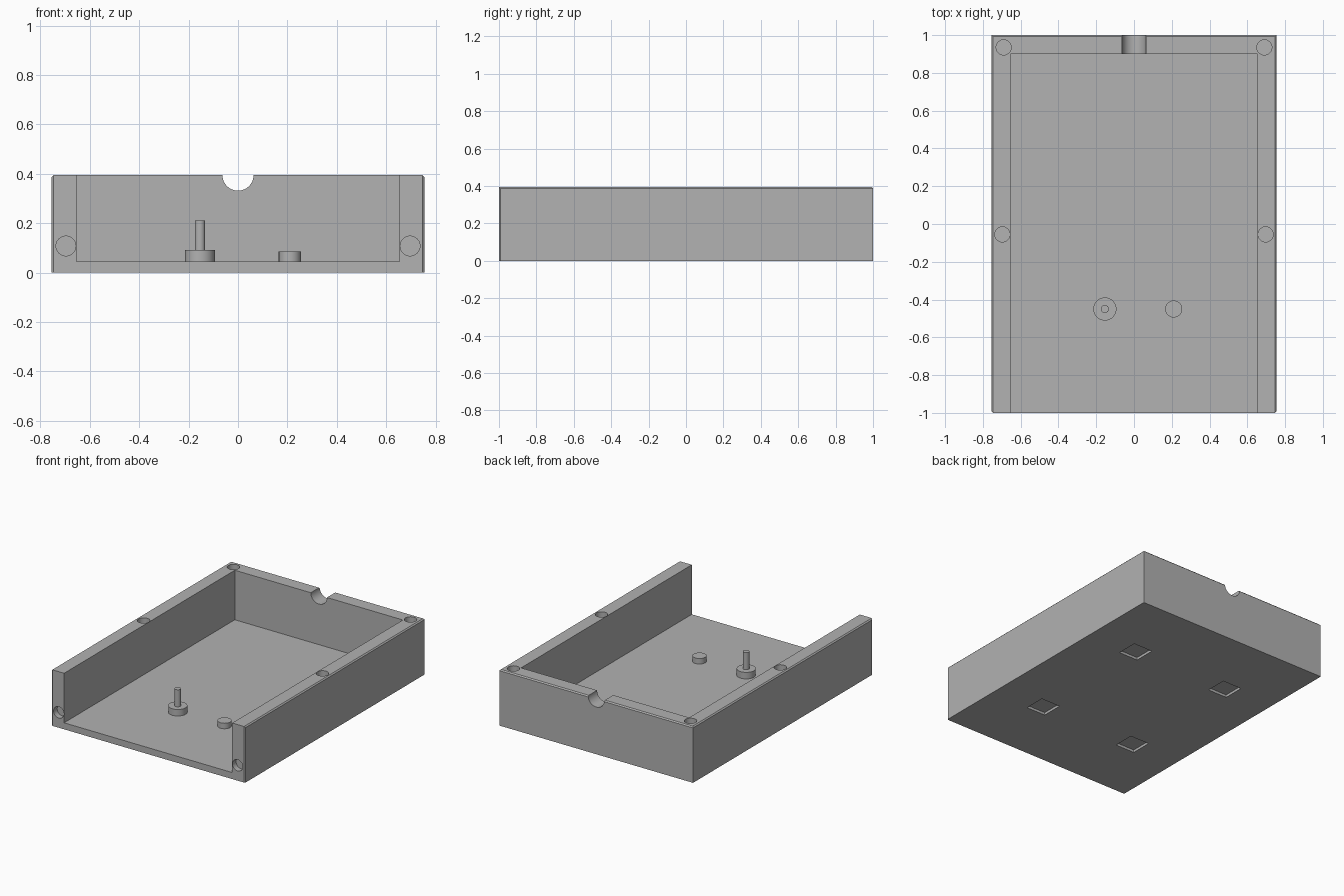
import bpy, bmesh, math
from mathutils import Matrix, Vector

if "Cube" in bpy.data.objects:
    bpy.data.objects.remove(bpy.data.objects["Cube"])

W, L, H = 0.755, 1.0, 0.395      # half width, half length, height
FLOOR, INX, INY = 0.046, 0.655, 0.90

grey = bpy.data.materials.new("plain_grey")
grey.diffuse_color = (0.445, 0.445, 0.445, 1)
grey.use_nodes = True
grey.node_tree.nodes["Principled BSDF"].inputs["Base Color"].default_value = grey.diffuse_color


def finish(name, bm):
    me = bpy.data.meshes.new(name)
    bm.to_mesh(me)
    bm.free()
    me.materials.append(grey)
    ob = bpy.data.objects.new(name, me)
    bpy.context.collection.objects.link(ob)
    return ob


def box(name, lo, hi, chamfer=None):
    bm = bmesh.new()
    lo, hi = Vector(lo), Vector(hi)
    bmesh.ops.create_cube(bm, size=1, matrix=Matrix.Translation((lo + hi) / 2)
                          @ Matrix.Diagonal((*(hi - lo), 1)))
    if chamfer:
        edges = [e for e in bm.edges if chamfer((e.verts[0].co + e.verts[1].co) / 2)]
        bmesh.ops.bevel(bm, geom=edges, offset=0.008, segments=1, affect='EDGES')
    return finish(name, bm)


def rod(bm, centre, r, depth, axis='Z'):
    rot = Matrix.Rotation(math.pi / 2, 4, 'X') if axis == 'Y' else Matrix()
    bmesh.ops.create_cone(bm, cap_ends=True, segments=48, radius1=r, radius2=r,
                          depth=depth, matrix=Matrix.Translation(centre) @ rot)


def smooth(ob):
    bpy.ops.object.select_all(action='DESELECT')
    ob.select_set(True)
    bpy.context.view_layer.objects.active = ob
    bpy.ops.object.shade_smooth_by_angle(angle=math.radians(30))


# Outer block: chamfered top rim (sides and back) and front upright edges
def is_chamfered(m):
    top = m.z > H - 0.01 and (abs(m.x) > 0.7 or m.y > 0.9)
    upright = abs(m.x) > 0.7 and m.y < -0.9 and 0.1 < m.z < 0.3
    return top or upright


tray = box("tray", (-W, -L, 0), (W, L, H), is_chamfered)

# Cavity, open at the top and the front
cutters = [box("cavity_cutter", (-INX, -L - 0.1, FLOOR), (INX, INY, H + 0.1))]

# Half-round cable notch in the back wall
bm = bmesh.new()
rod(bm, (0, 1.0, H), 0.063, 0.3, 'Y')
cutters.append(finish("notch_cutter", bm))

# Blind round holes in the wall tops and front ends
D = 0.04
bm = bmesh.new()
for s in (-1, 1):
    rod(bm, (s * 0.69, 0.935, H), 0.04, 2 * D)
    rod(bm, (s * 0.697, -0.055, H), 0.04, 2 * D)
    rod(bm, (s * 0.697, -L, 0.108), 0.04, 2 * D, 'Y')
cutters.append(finish("hole_cutter", bm))

# Square foot recesses underneath
for sx in (-1, 1):
    for sy in (-1, 1):
        x, y = sx * 0.38, sy * 0.47
        cutters.append(box("foot_recess_cutter", (x - 0.075, y - 0.075, -0.05),
                           (x + 0.075, y + 0.075, 0.018)))

bpy.context.view_layer.objects.active = tray
for c in cutters:
    mod = tray.modifiers.new("cut", 'BOOLEAN')
    mod.operation, mod.solver, mod.object = 'DIFFERENCE', 'EXACT', c
    bpy.ops.object.modifier_apply(modifier=mod.name)
    bpy.data.objects.remove(c)
smooth(tray)

# Round posts standing on the floor: (name, x, radius, bottom, top)
for name, x, r, z0, z1 in (("post_base", -0.154, 0.061, FLOOR, 0.092),
                           ("post_pin", -0.154, 0.021, 0.092, 0.212),
                           ("short_post", 0.21, 0.045, FLOOR, 0.085)):
    bm = bmesh.new()
    rod(bm, (x, -0.45, (z0 + z1) / 2), r, z1 - z0)
    smooth(finish(name, bm))
